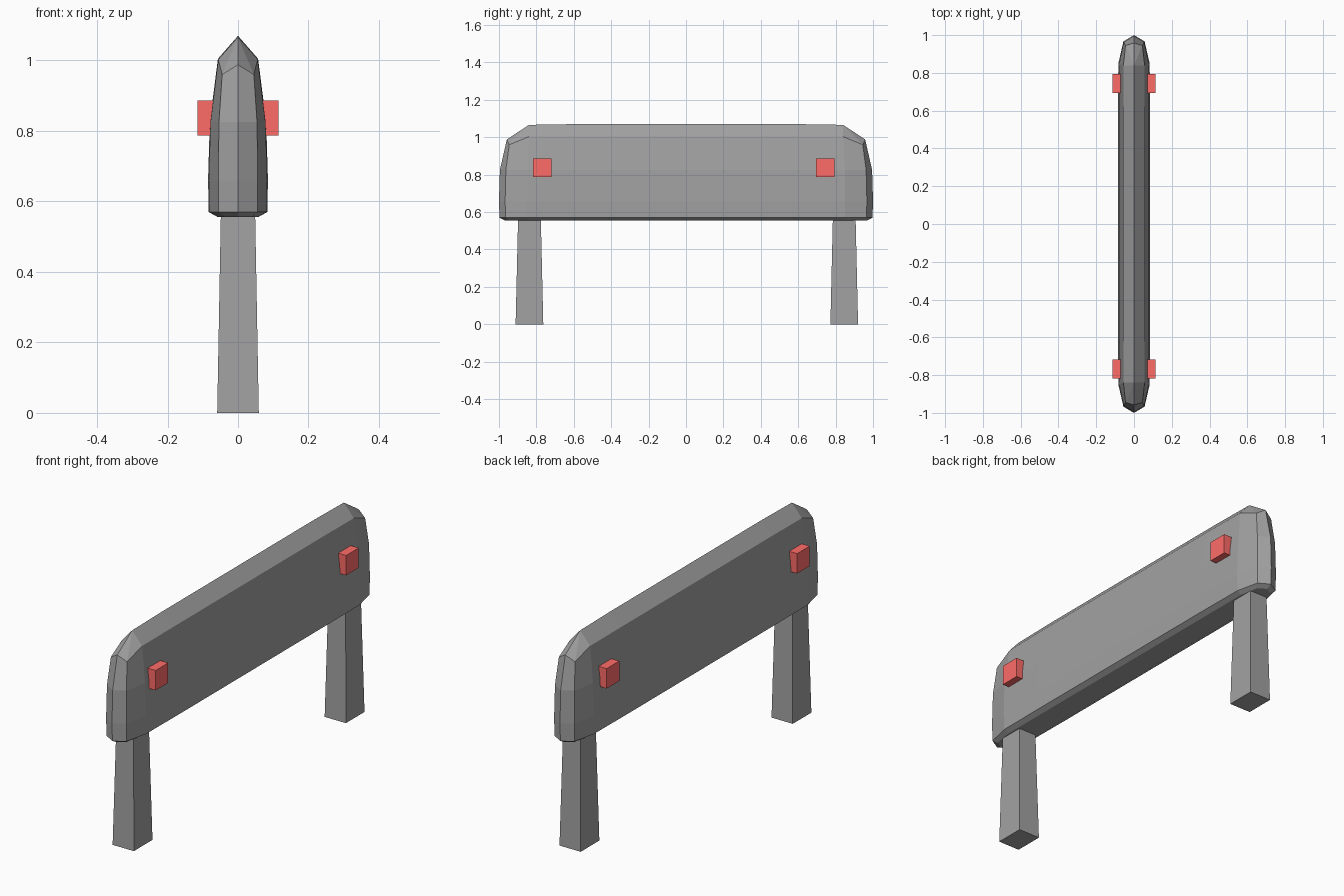
import bpy, bmesh

if "Cube" in bpy.data.objects:
    bpy.data.objects.remove(bpy.data.objects["Cube"])


def make_material(name, color):
    mat = bpy.data.materials.new(name)
    mat.diffuse_color = (*color, 1)
    mat.use_nodes = True
    mat.node_tree.nodes["Principled BSDF"].inputs["Base Color"].default_value = mat.diffuse_color
    return mat


grey = make_material("dark_grey", (0.36, 0.36, 0.36))
red = make_material("reflector_red", (1.0, 0.15, 0.14))


def make_object(name, bm, mat):
    bmesh.ops.recalc_face_normals(bm, faces=bm.faces)
    mesh = bpy.data.meshes.new(name)
    bm.to_mesh(mesh)
    bm.free()
    mesh.materials.append(mat)
    bpy.context.collection.objects.link(bpy.data.objects.new(name, mesh))


def loft(name, rings, mat, cap_top=True):
    """Skin a stack of closed rings; without a top cap they close on a ridge."""
    bm = bmesh.new()
    loops = [[bm.verts.new(p) for p in ring] for ring in rings]
    n = len(loops[0])
    for a, b in zip(loops, loops[1:]):
        for i in range(n):
            j = (i + 1) % n
            bm.faces.new((a[i], a[j], b[j], b[i]))
    bm.faces.new(loops[0])
    if cap_top:
        bm.faces.new(loops[-1])
    bmesh.ops.remove_doubles(bm, verts=bm.verts, dist=0.0005)
    make_object(name, bm, mat)


def mirrored_ring(quarter):
    """Quarter outline from the end point to the side, mirrored in x and y."""
    right = quarter + [(x, -y, z) for x, y, z in reversed(quarter)]
    left = [(-x, y, z) for x, y, z in reversed(right[1:-1])]
    return right + left


# Barrier plank: horizontal outlines from the underside up to the ridge
layers = [
    [(0, 0.97, 0.556), (0.040, 0.945, 0.556), (0.058, 0.85, 0.556), (0.058, 0.6, 0.556)],
    [(0, 0.997, 0.57), (0.055, 0.965, 0.57), (0.081, 0.85, 0.57), (0.083, 0.6, 0.57)],
    [(0, 1.0, 0.66), (0.056, 0.967, 0.66), (0.083, 0.85, 0.66), (0.085, 0.6, 0.66)],
    [(0, 0.995, 0.825), (0.054, 0.963, 0.825), (0.078, 0.85, 0.825), (0.080, 0.6, 0.825)],
    [(0, 0.958, 0.988), (0.045, 0.945, 0.96), (0.056, 0.84, 1.003), (0.057, 0.6, 1.005)],
    [(0, 0.84, 1.066), (0, 0.84, 1.066), (0, 0.84, 1.066), (0, 0.6, 1.07)],
]
loft("barrier_plank", [mirrored_ring(q) for q in layers], grey, cap_top=False)


def rectangle(yc, hx, hy, z):
    return [(-hx, yc - hy, z), (hx, yc - hy, z), (hx, yc + hy, z), (-hx, yc + hy, z)]


# Tapered legs, reaching a little into the plank
for label, yc in (("front", -0.837), ("back", 0.846)):
    loft(label + "_leg", [rectangle(yc, 0.059, 0.074, 0),
                          rectangle(yc, 0.048, 0.060, 0.6)], grey)

# Red reflector blocks on both faces
for label, yc in (("front", -0.768), ("back", 0.744)):
    for side, sx in (("left", -1), ("right", 1)):
        bm = bmesh.new()
        bmesh.ops.create_cube(bm, size=1)
        bmesh.ops.scale(bm, vec=(0.055, 0.1, 0.1), verts=bm.verts)
        bmesh.ops.translate(bm, vec=(sx * 0.0875, yc, 0.837), verts=bm.verts)
        make_object(f"{label}_{side}_reflector", bm, red)
